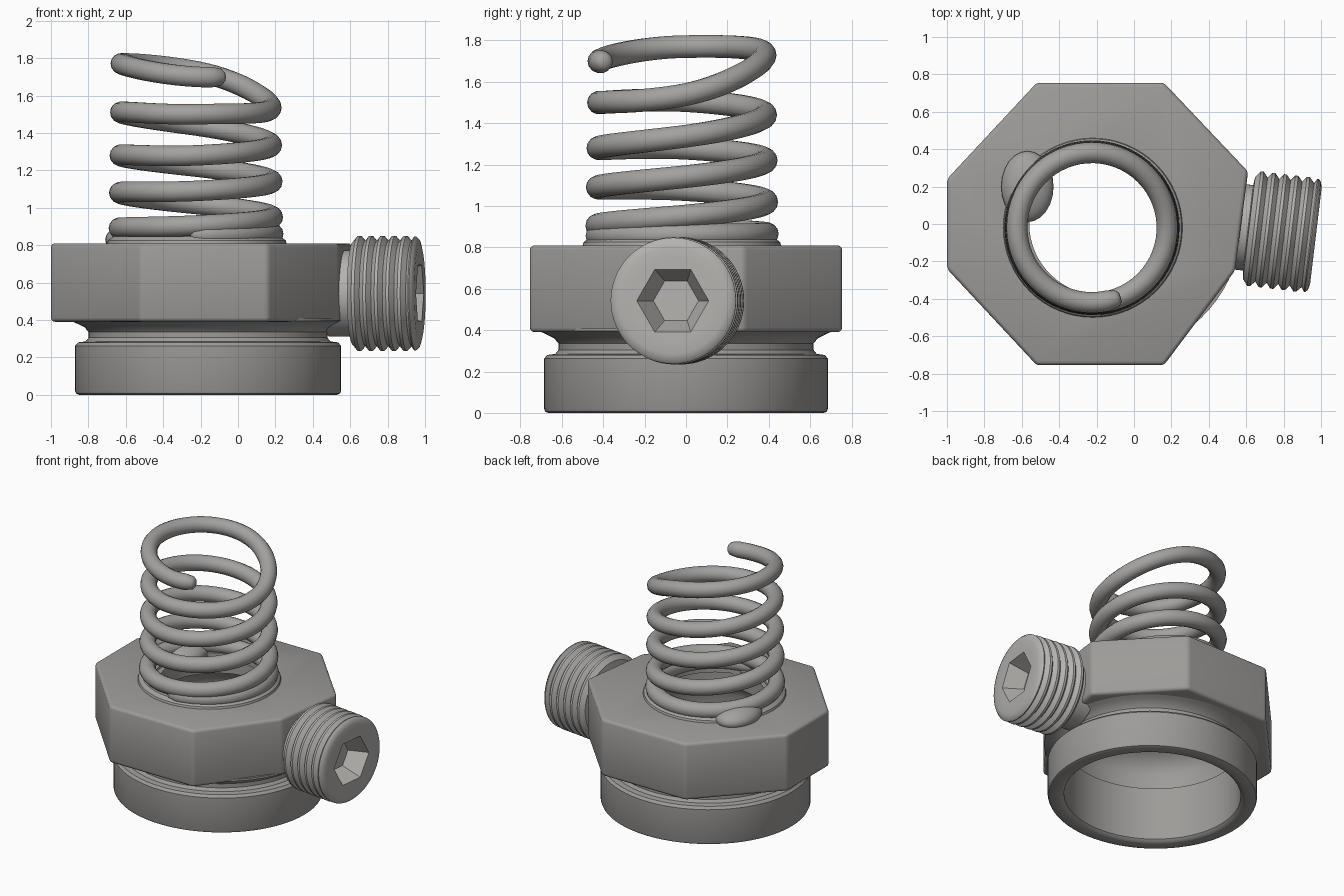
import bpy, bmesh, math
from mathutils import Vector, Matrix

if "Cube" in bpy.data.objects:
    bpy.data.objects.remove(bpy.data.objects["Cube"])


def metal(name, shade):
    mat = bpy.data.materials.new(name)
    mat.diffuse_color = (shade, shade * .97, shade * .93, 1)
    mat.use_nodes = True
    mat.node_tree.nodes["Principled BSDF"].inputs["Base Color"].default_value = mat.diffuse_color
    return mat


dark_metal, mid_metal, light_metal = (metal("dark_metal", .34), metal("mid_metal", .37),
                                      metal("light_metal", .46))


def finish(name, bm, mat=None, angle=35):
    bmesh.ops.remove_doubles(bm, verts=bm.verts, dist=1e-5)
    bmesh.ops.recalc_face_normals(bm, faces=bm.faces)
    me = bpy.data.meshes.new(name)
    bm.to_mesh(me)
    bm.free()
    ob = bpy.data.objects.new(name, me)
    bpy.context.collection.objects.link(ob)
    if mat:
        me.materials.append(mat)
    smooth(ob, angle)
    return ob


def smooth(ob, angle=35):
    bpy.ops.object.select_all(action='DESELECT')
    ob.select_set(True)
    bpy.context.view_layer.objects.active = ob
    bpy.ops.object.shade_smooth_by_angle(angle=math.radians(angle))


def lathe(name, profile, matrix, mat=None, seg=64, closed=False):
    """Spin (radius, height) points around local z."""
    bm = bmesh.new()
    rings = [[bm.verts.new((r * math.cos(2 * math.pi * i / seg),
                            r * math.sin(2 * math.pi * i / seg), z))
              for i in range(seg)] for r, z in profile]
    pairs = list(zip(rings, rings[1:])) + ([(rings[-1], rings[0])] if closed else [])
    for a, b in pairs:
        for i in range(seg):
            j = (i + 1) % seg
            bm.faces.new((a[i], a[j], b[j], b[i]))
    if not closed:
        bm.faces.new(rings[0])
        bm.faces.new(rings[-1])
    bmesh.ops.transform(bm, matrix=matrix, verts=bm.verts)
    return finish(name, bm, mat)


def cut(target, cutter):
    mod = target.modifiers.new("cut", 'BOOLEAN')
    mod.operation, mod.solver, mod.object = 'DIFFERENCE', 'EXACT', cutter
    bpy.context.view_layer.objects.active = target
    bpy.ops.object.modifier_apply(modifier=mod.name)
    bpy.data.objects.remove(cutter)
    smooth(target)


# Eight-sided body with softened edges; the right facet is slightly turned
outline = [(-1, -.24), (-.52, -.755), (.16, -.755), (.54, -.25),
           (.61, .28), (.16, .755), (-.52, .755), (-1, .24)]
bm = bmesh.new()
low = bm.faces.new([bm.verts.new((x, y, .39)) for x, y in outline])
up = bmesh.ops.extrude_face_region(bm, geom=[low])
bmesh.ops.translate(bm, vec=(0, 0, .42),
                    verts=[v for v in up["geom"] if isinstance(v, bmesh.types.BMVert)])
bmesh.ops.recalc_face_normals(bm, faces=bm.faces)
bmesh.ops.bevel(bm, geom=bm.edges[:], offset=.022, segments=3,
                profile=.5, affect='EDGES')
body = finish("octagonal_body", bm, dark_metal)

# Hollow inside and the opening under the spring
base = Matrix.Translation((-.16, 0, 0)) @ Matrix.Diagonal((1, .965, 1, 1))
hollow = [(.61, .2), (.61, .52), (.57, .60), (.49, .65), (.40, .68), (.40, 1.0)]
cut(body, lathe("hollow_cutter", hollow, base))

# Round base ring with a grooved neck and rounded lip
ring = [(.60, .02), (.615, .006), (.635, 0), (.69, 0), (.705, .006), (.711, .02),
        (.711, .262), (.695, .28), (.655, .285), (.638, .305), (.638, .335),
        (.66, .36), (.70, .38), (.735, .395), (.735, .41), (.60, .41)]
lathe("base_ring", ring, base, dark_metal, 72, True)

# Low collar that seats the spring, with a worn lump on its left
collar = [(.37, .79), (.37, .83), (.40, .845), (.45, .845), (.475, .825), (.485, .79)]
lathe("spring_seat", collar, Matrix.Translation((-.22, -.02, 0)), mid_metal, 64, True)
bm = bmesh.new()
bmesh.ops.create_uvsphere(bm, u_segments=24, v_segments=14, radius=1,
                          matrix=Matrix.Translation((-.57, .2, .83))
                          @ Matrix.Diagonal((.14, .19, .08, 1)))
finish("seat_lump", bm, mid_metal)

# Spring: heights at each quarter turn, from the free end downward
levels = [1.70, 1.77, 1.73, 1.535, 1.50, 1.51, 1.44, 1.335, 1.28, 1.28, 1.22,
          1.14, 1.09, 1.08, 1.02, .95, .905, .89, .865, .86, .855]


def level(t):
    k = min(int(t), len(levels) - 2)
    f = t - k
    p0, p1, p2, p3 = (levels[min(max(k + d, 0), len(levels) - 1)] for d in (-1, 0, 1, 2))
    return .5 * (2 * p1 + (p2 - p0) * f + (2 * p0 - 5 * p1 + 4 * p2 - p3) * f * f
                 + (3 * p1 - p0 - 3 * p2 + p3) * f ** 3)


def spring_point(t):
    a = -math.pi / 2 - t * math.pi / 2
    r = .40 + .012 * min(1, t / 18)
    return Vector((-.225 + r * math.cos(a), -.02 + r * math.sin(a), level(t)))


sides, wire, steps = 14, .056, 300
t0, t1 = -.2, len(levels) - 1.0
bm = bmesh.new()
rings = []
# the wire is rounded off at both ends
stops = [(0, .45), (.0, .8)] + [(i / steps, 1) for i in range(1, steps)] + [(1, .8), (1, .45)]
for n, (s, scale) in enumerate(stops):
    t = t0 + (t1 - t0) * s
    tangent = (spring_point(t + .02) - spring_point(t - .02)).normalized()
    p = spring_point(t)
    if scale < 1:
        p += tangent * (.03 if scale < .5 else .012) * (-1 if n < 2 else 1)
    side = tangent.cross(Vector((0, 0, 1))).normalized()
    top = side.cross(tangent)
    rings.append([bm.verts.new(p + wire * scale * (side * math.cos(2 * math.pi * i / sides)
                                                   + top * math.sin(2 * math.pi * i / sides)))
                  for i in range(sides)])
for a, b in zip(rings, rings[1:]):
    for i in range(sides):
        j = (i + 1) % sides
        bm.faces.new((a[i], a[j], b[j], b[i]))
bm.faces.new(rings[0])
bm.faces.new(rings[-1])
finish("coil_spring", bm, mid_metal, 60)

# Threaded side bolt, square to the turned facet
axis = Vector((1, -.12, 0)).normalized()
frame = (Matrix.Translation((.605, -.02, .542))
         @ axis.to_track_quat('Z', 'Y').to_matrix().to_4x4())
profile = [(.23, -.12), (.23, .005), (.275, .01)]
for k in range(5):
    z = .015 + k * .062
    profile += [(.28, z), (.308, z + .022), (.308, z + .038)]
profile += [(.28, .327), (.305, .342), (.305, .348), (.292, .362), (.26, .37), (.2, .37)]
bolt = lathe("side_bolt", profile, frame, light_metal)

# Hexagonal socket
bm = bmesh.new()
bmesh.ops.create_cone(bm, cap_ends=True, segments=6, radius1=.11, radius2=.21, depth=.2,
                      matrix=frame @ Matrix.Translation((0, 0, .34))
                      @ Matrix.Rotation(math.pi / 2, 4, 'Z'))
cut(bolt, finish("socket_cutter", bm))
